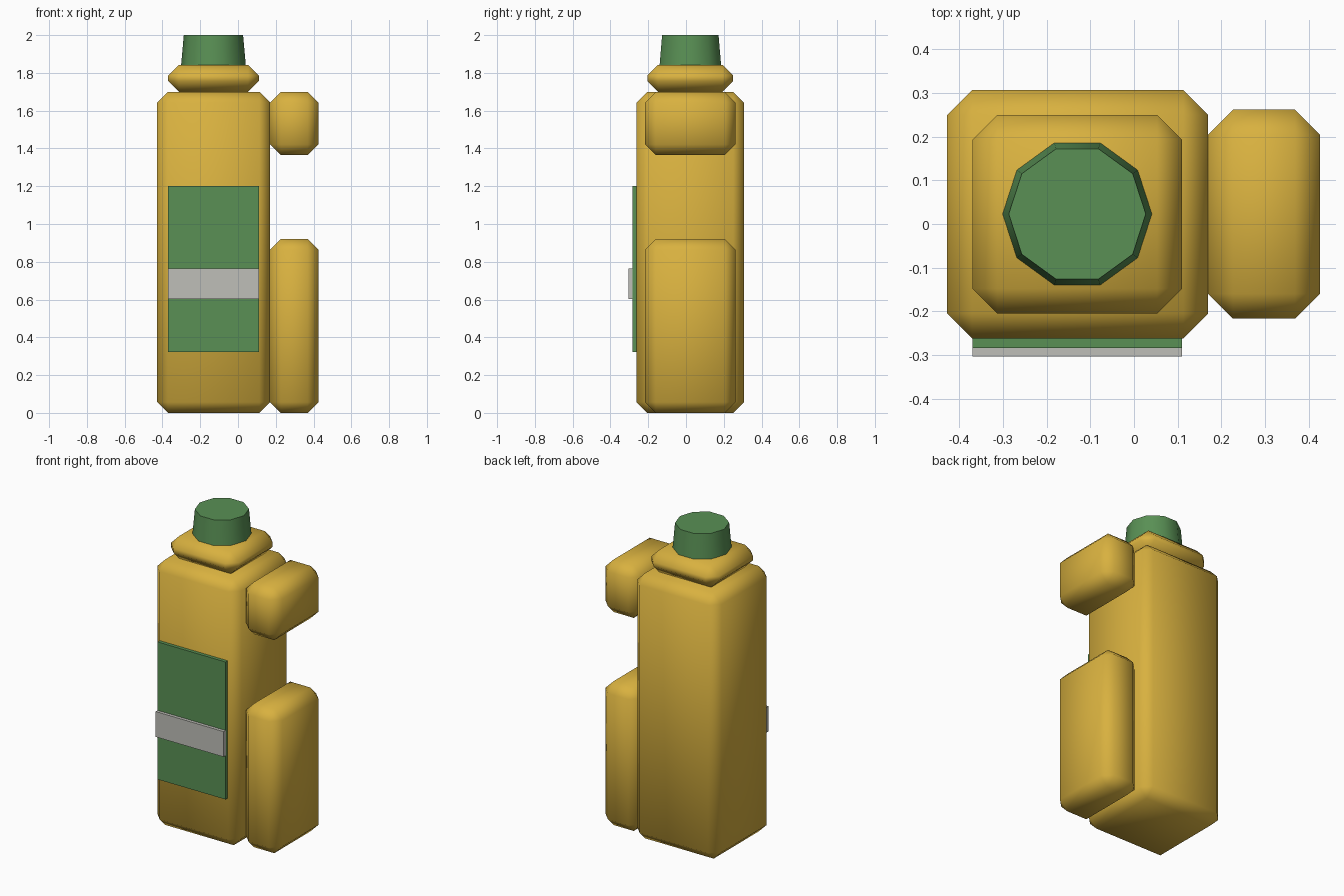
import bpy, bmesh, math

cube = bpy.data.objects.get("Cube")
if cube:
    bpy.data.objects.remove(cube, do_unlink=True)


def material(name, rgb):
    m = bpy.data.materials.new(name)
    m.use_nodes = True
    m.diffuse_color = (*rgb, 1)
    m.node_tree.nodes["Principled BSDF"].inputs["Base Color"].default_value = (*rgb, 1)
    return m


yellow = material("mustard yellow", (0.69, 0.44, 0.05))
green = material("leaf green", (0.10, 0.28, 0.09))
grey = material("pale grey", (0.52, 0.52, 0.48))


def finish(name, bm, mat, smooth):
    bmesh.ops.recalc_face_normals(bm, faces=bm.faces)
    mesh = bpy.data.meshes.new(name)
    bm.to_mesh(mesh)
    bm.free()
    mesh.materials.append(mat)
    obj = bpy.data.objects.new(name, mesh)
    bpy.context.collection.objects.link(obj)
    if smooth:
        bpy.ops.object.select_all(action='DESELECT')
        obj.select_set(True)
        bpy.context.view_layer.objects.active = obj
        bpy.ops.object.shade_smooth_by_angle(angle=math.radians(60))
    return obj


def box(name, xs, ys, zs, mat, chamfer=0):
    """Box between pairs of limits, with optional one-step chamfered edges."""
    bm = bmesh.new()
    bmesh.ops.create_cube(bm, size=1)
    for v in bm.verts:
        v.co = [sum(lim) / 2 + c * (lim[1] - lim[0]) for lim, c in zip((xs, ys, zs), v.co)]
    if chamfer:
        bmesh.ops.bevel(bm, geom=bm.edges[:], offset=chamfer, segments=1,
                        affect='EDGES', profile=0.5)
    return finish(name, bm, mat, chamfer > 0)


CHAMFER = 0.057

# Bottle body and shoulder
box("bottle_body", (-0.428, 0.17), (-0.262, 0.307), (0, 1.70), yellow, CHAMFER)
box("bottle_shoulder", (-0.37, 0.11), (-0.205, 0.25), (1.70, 1.843), yellow, CHAMFER)

# Two blocks on the side that leave a gap for the hand
for name, zs in (("handle_top", (1.364, 1.70)), ("handle_bottom", (0, 0.921))):
    box(name, (0.17, 0.426), (-0.217, 0.262), zs, yellow, CHAMFER)

# Label plate with a pale band across it
box("front_label", (-0.37, 0.11), (-0.284, -0.255), (0.322, 1.202), green)
box("label_band", (-0.37, 0.11), (-0.304, -0.28), (0.602, 0.764), grey)

# Tapered ten-sided cap
SIDES = 10
bm = bmesh.new()
rings = []
for radius, z in ((0.171, 1.843), (0.157, 2.0)):
    angles = [math.tau * i / SIDES for i in range(SIDES)]
    rings.append([bm.verts.new((-0.13 + radius * math.cos(a), 0.023 + radius * math.sin(a), z))
                  for a in angles])
    bm.faces.new(rings[-1])
for i in range(SIDES):
    j = (i + 1) % SIDES
    bm.faces.new((rings[0][i], rings[0][j], rings[1][j], rings[1][i]))
finish("bottle_cap", bm, green, True)
